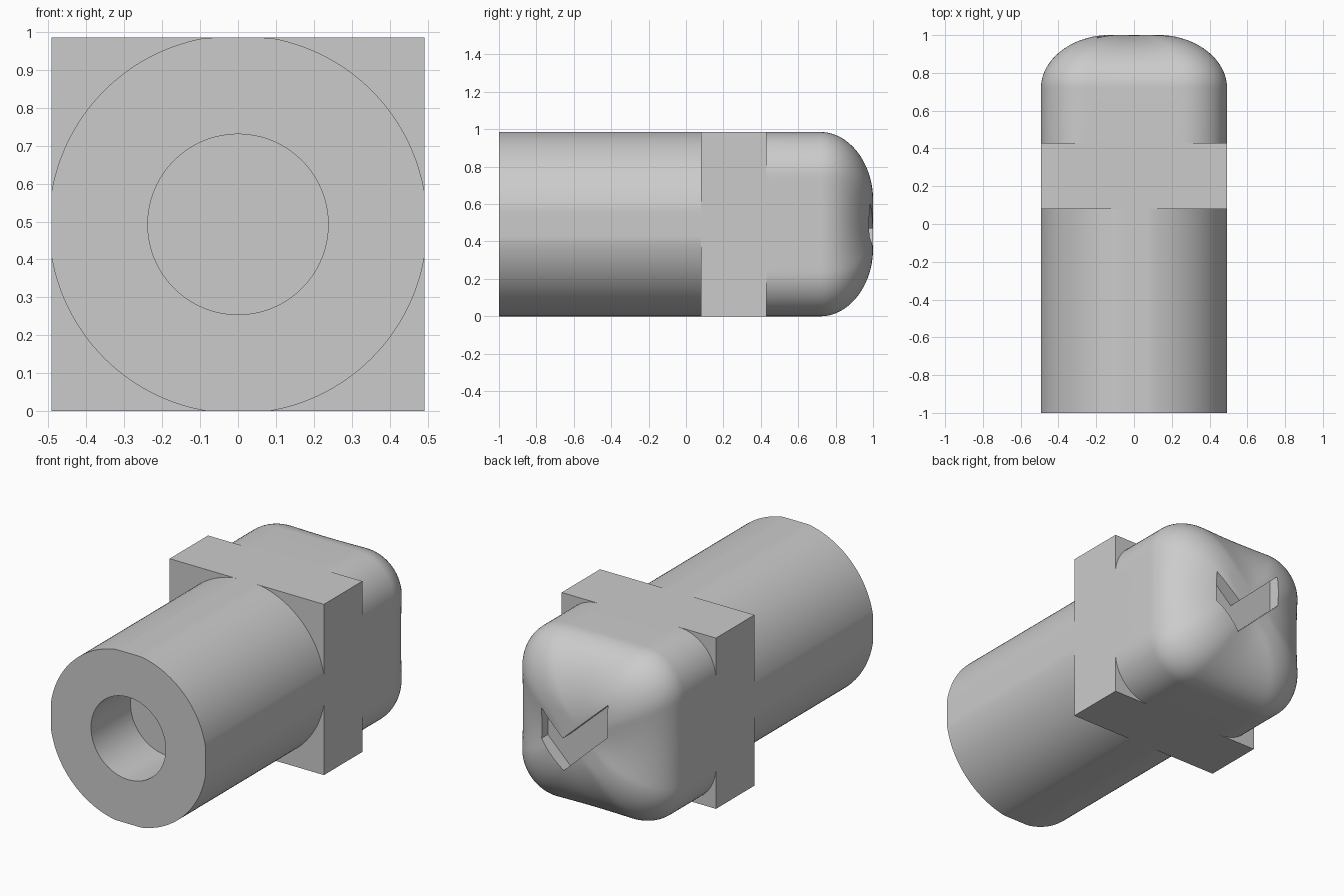
import bpy
import bmesh
from math import sin, cos, pi, hypot
from mathutils import Vector

HALF = 0.4925      # half width of the square envelope
COLLAR_FRONT, COLLAR_BACK = 0.08, 0.43
SEGMENTS = 144

if "Cube" in bpy.data.objects:
    bpy.data.objects.remove(bpy.data.objects["Cube"], do_unlink=True)

grey = bpy.data.materials.new("plain_grey")
grey.use_nodes = True
colour = (0.6, 0.6, 0.6, 1)
grey.diffuse_color = colour
grey.node_tree.nodes["Principled BSDF"].inputs["Base Color"].default_value = colour


def finish(name, bm):
    bmesh.ops.recalc_face_normals(bm, faces=bm.faces)
    mesh = bpy.data.meshes.new(name)
    bm.to_mesh(mesh)
    bm.free()
    obj = bpy.data.objects.new(name, mesh)
    bpy.context.collection.objects.link(obj)
    mesh.materials.append(grey)
    return obj


def smooth(obj):
    bpy.ops.object.select_all(action="DESELECT")
    obj.select_set(True)
    bpy.context.view_layer.objects.active = obj
    bpy.ops.object.shade_smooth_by_angle(angle=0.6)


def loft(name, rings):
    """Skin a list of (outline, y) rings and cap both ends."""
    bm = bmesh.new()
    loops = [[bm.verts.new((x, y, z + HALF)) for x, z in outline] for outline, y in rings]
    for a, b in zip(loops, loops[1:]):
        for i in range(len(a)):
            j = (i + 1) % len(a)
            bm.faces.new((a[i], a[j], b[j], b[i]))
    bm.faces.new(loops[0])
    bm.faces.new(loops[-1])
    return finish(name, bm)


def prism(name, outline, y0, y1):
    return loft(name, [(outline, y0), (outline, y1)])


def circle(radius):
    angles = [2 * pi * i / SEGMENTS for i in range(SEGMENTS)]
    return [(radius * cos(a), radius * sin(a)) for a in angles]


def clamp(value):
    return max(-HALF, min(HALF, value))


def rounded_square(radius, arc_steps=16, side_steps=14):
    """Square outline with rounded corners and evenly divided sides."""
    c = HALF - radius
    points = []
    for k in range(4):
        turn = k * pi / 2
        quarter = [(HALF, -c + 2 * c * i / side_steps) for i in range(side_steps)]
        for i in range(arc_steps):
            a = pi / 2 * i / arc_steps
            quarter.append((c + radius * cos(a), c + radius * sin(a)))
        points += [(x * cos(turn) - z * sin(turn), x * sin(turn) + z * cos(turn))
                   for x, z in quarter]
    return points


def inset(outline, amount):
    """Move every point toward the axis by the same distance."""
    return [(x * (1 - amount / hypot(x, z)), z * (1 - amount / hypot(x, z)))
            for x, z in outline]


# Barrel: round shaft trimmed flat on four sides, with a blind hole in front
barrel_outline = [(clamp(x), clamp(z)) for x, z in circle(0.4995)]
bore = circle(0.238)
barrel = loft("barrel", [(barrel_outline, COLLAR_FRONT + 0.02), (barrel_outline, -1),
                         (bore, -1), (bore, -0.64)])
smooth(barrel)

# Collar: square block
square = [(-HALF, -HALF), (HALF, -HALF), (HALF, HALF), (-HALF, HALF)]
prism("collar", square, COLLAR_FRONT, COLLAR_BACK)

# Head: rounded square that curves in to a blunt back end
head_outline = rounded_square(0.24)
rings = [(head_outline, COLLAR_BACK - 0.02)]
STEPS = 24
for s in range(STEPS + 1):
    t = pi / 2 * s / STEPS
    rings.append((inset(head_outline, 0.42 * (1 - cos(t))), 0.72 + 0.28 * sin(t)))
head = loft("head", rings)

# Bent slot sunk into the back of the head
slot = [(0.234, 0.604), (0.087, 0.469), (-0.193, 0.729),
        (-0.193, 0.545), (0.087, 0.28), (0.234, 0.424)]
cutter = prism("slot_cutter", [(x, z - HALF) for x, z in slot], 0.925, 1.1)
cutter.hide_render = True
cut = head.modifiers.new("slot", "BOOLEAN")
cut.operation = "DIFFERENCE"
cut.solver = "EXACT"
cut.object = cutter
bpy.context.view_layer.objects.active = head
head.select_set(True)
bpy.ops.object.modifier_apply(modifier=cut.name)
bpy.data.objects.remove(cutter, do_unlink=True)
smooth(head)
